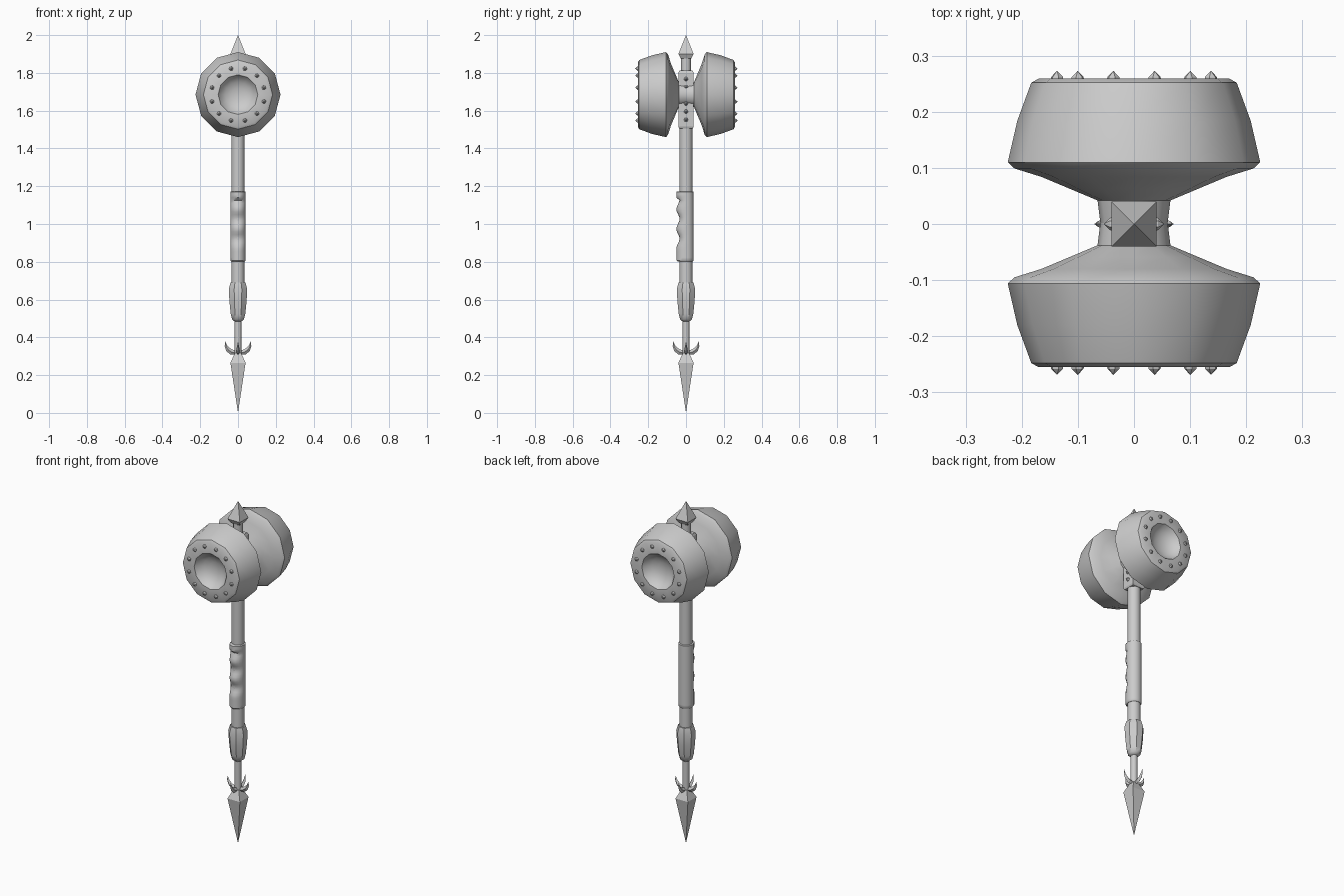
import bpy, bmesh, math
from mathutils import Matrix, Vector

cube = bpy.data.objects.get("Cube")
if cube:
    bpy.data.objects.remove(cube)

steel = bpy.data.materials.new("grey steel")
steel.use_nodes = True
GREY = (0.6, 0.6, 0.6, 1)
steel.diffuse_color = GREY
steel.node_tree.nodes["Principled BSDF"].inputs["Base Color"].default_value = GREY

HEAD_Z = 1.685
SIDES = (0, 1, 2, 3)


def turn(angle, axis):
    return Matrix.Rotation(math.radians(angle), 4, axis)


def finish(name, bm, smooth=None):
    bmesh.ops.recalc_face_normals(bm, faces=bm.faces)
    mesh = bpy.data.meshes.new(name)
    bm.to_mesh(mesh)
    bm.free()
    mesh.materials.append(steel)
    ob = bpy.data.objects.new(name, mesh)
    bpy.context.collection.objects.link(ob)
    if smooth:
        bpy.ops.object.select_all(action="DESELECT")
        ob.select_set(True)
        bpy.context.view_layer.objects.active = ob
        bpy.ops.object.shade_smooth_by_angle(angle=math.radians(smooth))
    return ob


def lathe(name, profile, sides, matrix=Matrix(), phase=0.0, smooth=None, shape=None):
    """Sweep (radius, height) pairs round z; ends are capped or meet in a point."""
    bm = bmesh.new()
    rings = []
    for r, h in profile:
        if r == 0:
            rings.append([bm.verts.new((0, 0, h))])
            continue
        ring = []
        for i in range(sides):
            a = math.radians(phase) + math.tau * i / sides
            p = Vector((r * math.cos(a), r * math.sin(a), h))
            ring.append(bm.verts.new(shape(p) if shape else p))
        rings.append(ring)
    for low, high in zip(rings, rings[1:]):
        for i in range(sides):
            j = (i + 1) % sides
            loop = [low[i % len(low)], low[j % len(low)],
                    high[j % len(high)], high[i % len(high)]]
            bm.faces.new(list(dict.fromkeys(loop)))
    for ring in (rings[0], rings[-1]):
        if len(ring) > 2:
            bm.faces.new(ring)
    bm.transform(matrix)
    return finish(name, bm, smooth)


def square(name, profile):
    """Square section given by half width."""
    return lathe(name, [(r * math.sqrt(2), h) for r, h in profile], 4, phase=45)


def studs(name, places):
    """Small pointed rivets, one per matrix, pointing along local z."""
    bm = bmesh.new()
    for m in places:
        bmesh.ops.create_cone(bm, cap_ends=True, segments=6, radius1=0.012,
                              radius2=0.011, depth=0.006, matrix=m)
        bmesh.ops.create_cone(bm, cap_ends=False, segments=6, radius1=0.011,
                              radius2=0, depth=0.011,
                              matrix=m @ Matrix.Translation((0, 0, 0.0085)))
    return finish(name, bm)


# Two drum heads with a flared neck and a hollow striking face
DRUM = [(0.06, 0.0), (0.065, 0.04), (0.115, 0.061), (0.165, 0.082), (0.213, 0.097),
        (0.225, 0.108), (0.208, 0.182), (0.183, 0.25), (0.17, 0.257), (0.105, 0.257),
        (0.093, 0.238), (0.068, 0.218), (0.035, 0.207), (0, 0.204)]
for label, angle in (("front", 90), ("back", -90)):
    m = Matrix.Translation((0, 0.002, HEAD_Z)) @ turn(angle, "X")
    lathe(label + "_hammer_head", DRUM, 12, m, smooth=35)
    studs(label + "_head_studs",
          [m @ turn(15 + 30 * i, "Z") @ Matrix.Translation((0.142, 0, 0.257))
           for i in range(12)])

# Socket block between the heads, with a column of studs on both sides
square("socket_block", [(0.036, 1.505), (0.04, 1.515), (0.04, 1.8), (0.035, 1.812)])
studs("socket_studs",
      [Matrix.Translation((s * 0.04, 0, 1.552 + 0.043 * i)) @ turn(s * 90, "Y")
       for s in (-1, 1) for i in range(6)])

# Top spike and its collar
lathe("top_collar", [(0.028, 1.8), (0.028, 1.89)], 8, phase=22.5, smooth=50)
square("top_spike", [(0.027, 1.875), (0.04, 1.9), (0, 2.0)])

# Shaft
lathe("shaft", [(0.035, 0.67), (0.035, 1.52)], 12, smooth=40)


# Grip with finger grooves along the front
def grooves(p):
    if p.y < 0:
        t = (p.z - 0.87) / 0.26
        dip = 0.017 * math.sin(math.pi * 2.5 * t) ** 2 if 0 < t < 1 else 0
        p.y = p.y * 1.25 * (1 - dip / 0.05)
    return p


grip = [(0.036, 0.802)] + [(0.041, 0.808 + 0.0151 * i) for i in range(25)] + [(0.036, 1.173)]
lathe("grip", grip, 16, smooth=40, shape=grooves)

# Pommel and thin rod
lathe("pommel", [(0.018, 0.483), (0.034, 0.495), (0.042, 0.525), (0.049, 0.59),
                 (0.053, 0.655), (0.043, 0.69), (0.034, 0.69)], 8, phase=22.5, smooth=40)
lathe("thin_rod", [(0.019, 0.3), (0.019, 0.49)], 8, phase=22.5, smooth=50)

# Four upturned claws round the rod
PATH = [(0.01, 0.318, 0.011), (0.035, 0.322, 0.014), (0.053, 0.335, 0.012),
        (0.064, 0.354, 0.007), (0.068, 0.378, 0)]
bm = bmesh.new()
for k in SIDES:
    spin = turn(90 * k, "Z")
    last = None
    for n, (x, z, w) in enumerate(PATH):
        a, b = PATH[max(n - 1, 0)], PATH[min(n + 1, len(PATH) - 1)]
        out = Vector((b[1] - a[1], 0, a[0] - b[0])).normalized() * w
        side = Vector((0, w * 0.75, 0))
        c = Vector((x, 0, z))
        points = [c + out, c + side, c - out, c - side] if w else [c]
        ring = [bm.verts.new(spin @ p) for p in points]
        if last:
            for i in SIDES:
                j = (i + 1) % 4
                loop = [last[i], last[j], ring[j % len(ring)], ring[i % len(ring)]]
                bm.faces.new(list(dict.fromkeys(loop)))
        else:
            bm.faces.new(ring)
        last = ring
finish("claws", bm)

# Bottom spike
square("bottom_spike", [(0, 0.0), (0.04, 0.265), (0.016, 0.318)])
